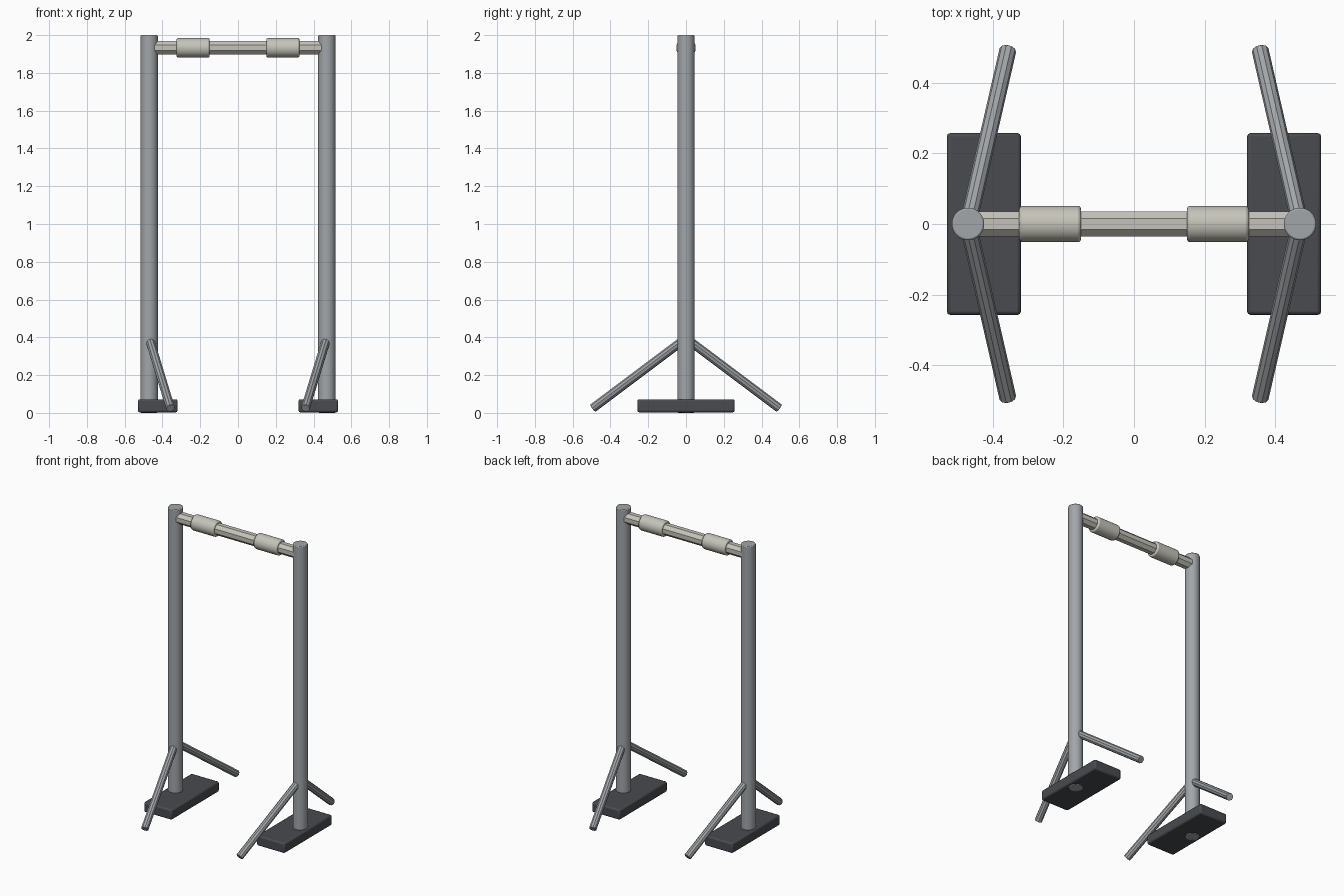
import bpy
from math import radians
from mathutils import Vector, Matrix

if "Cube" in bpy.data.objects:
    bpy.data.objects.remove(bpy.data.objects["Cube"])


def material(name, color):
    m = bpy.data.materials.new(name)
    m.diffuse_color = color
    m.use_nodes = True
    m.node_tree.nodes["Principled BSDF"].inputs["Base Color"].default_value = m.diffuse_color
    return m


STEEL = material("steel", (0.36, 0.38, 0.40, 1))
RUBBER = material("dark_rubber", (0.065, 0.07, 0.08, 1))
CREAM = material("pale_grip", (0.56, 0.55, 0.49, 1))


def finish(ob, name, mat, bevel, segments=2):
    ob.name = name
    ob.data.materials.append(mat)
    if bevel:
        b = ob.modifiers.new("bevel", 'BEVEL')
        b.width, b.segments = bevel, segments
        b.limit_method, b.angle_limit = 'ANGLE', radians(50)
    bpy.ops.object.shade_smooth_by_angle(angle=radians(31))
    return ob


def tube(name, start, end, radius, sides, mat, bevel=0.0):
    """Cylinder running between two points."""
    start, end = Vector(start), Vector(end)
    axis = end - start
    bpy.ops.mesh.primitive_cylinder_add(
        vertices=sides, radius=radius, depth=axis.length)
    ob = bpy.context.object
    spin = Matrix.Rotation(radians(180 / sides), 4, 'Z')
    turn = axis.to_track_quat('Z', 'Y').to_matrix().to_4x4()
    ob.matrix_world = Matrix.Translation((start + end) / 2) @ turn @ spin
    return finish(ob, name, mat, bevel)


for s, side in ((-1, "left"), (1, "right")):
    # Upright post, reaching through the foot plate
    tube(f"{side}_post", (s * 0.47, 0, 0), (s * 0.47, 0, 2), 0.046, 24, STEEL, 0.005)

    # Foot plate, offset towards the inside
    bpy.ops.mesh.primitive_cube_add(size=1, location=(s * 0.425, 0, 0.0375))
    plate = bpy.context.object
    plate.scale = (0.21, 0.515, 0.069)
    bpy.ops.object.transform_apply(location=False, rotation=False, scale=True)
    finish(plate, f"{side}_foot_plate", RUBBER, 0.01)

    # Diagonal braces to front and back
    for d, end in ((-1, "front"), (1, "back")):
        tube(f"{side}_{end}_brace", (s * 0.47, 0, 0.395), (s * 0.357, d * 0.493, 0.025),
             0.024, 10, STEEL, 0.002)

    # Hand grip
    tube(f"{side}_grip", (s * 0.15, 0, 1.933), (s * 0.325, 0, 1.933), 0.052, 24, CREAM, 0.008)

# Faceted cross bar
tube("cross_bar", (-0.47, 0, 1.933), (0.47, 0, 1.933), 0.039, 8, CREAM)
